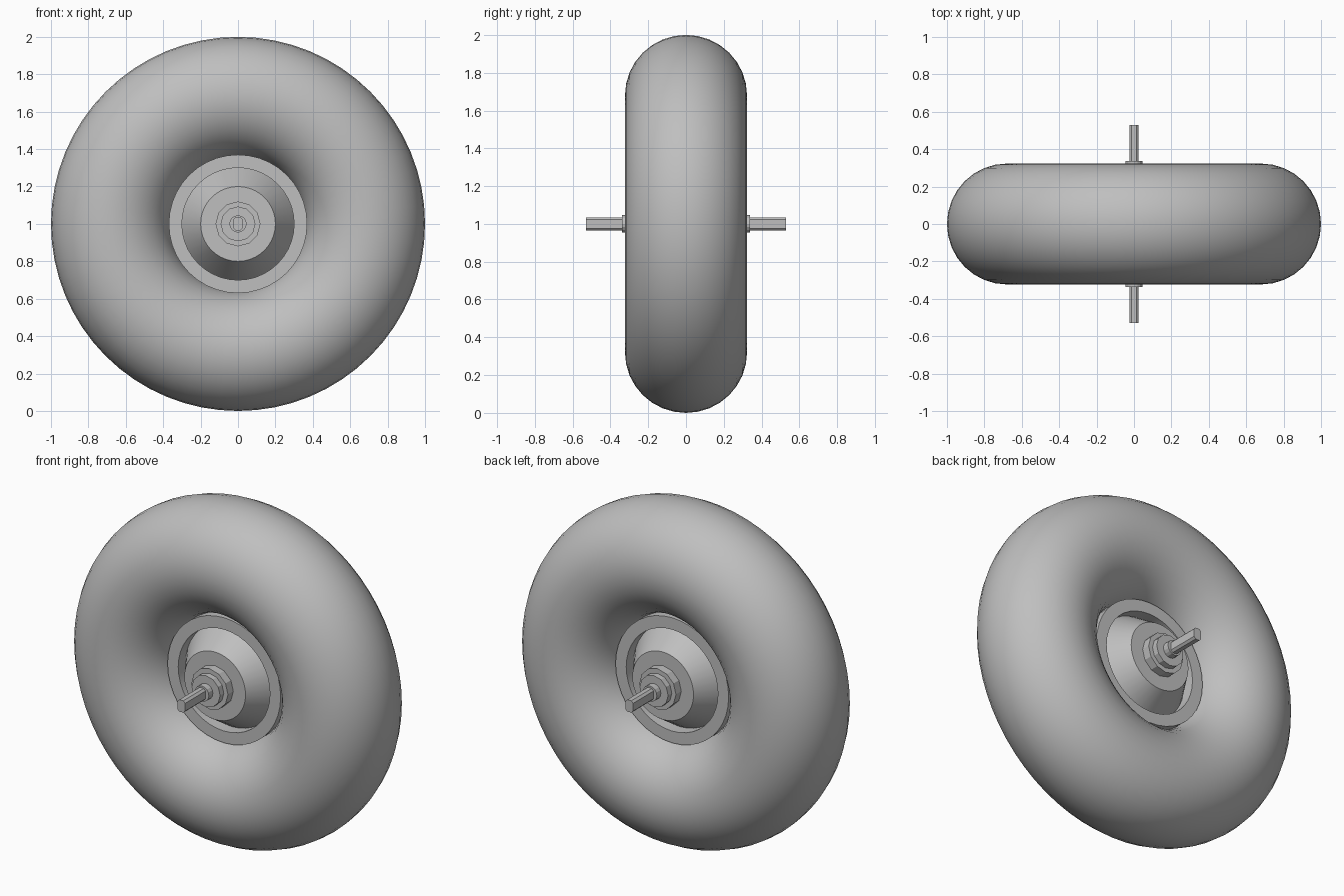
import bpy, bmesh, math

if "Cube" in bpy.data.objects:
    bpy.data.objects.remove(bpy.data.objects["Cube"])

grey = bpy.data.materials.new("plain_grey")
grey.diffuse_color = (0.52, 0.52, 0.52, 1)
grey.use_nodes = True
grey.node_tree.nodes["Principled BSDF"].inputs["Base Color"].default_value = grey.diffuse_color
CENTRE_Z = 1.0


def finish(name, bm, smooth=True, angle=35):
    bmesh.ops.remove_doubles(bm, verts=bm.verts, dist=1e-5)
    bmesh.ops.recalc_face_normals(bm, faces=bm.faces)
    mesh = bpy.data.meshes.new(name)
    bm.to_mesh(mesh)
    bm.free()
    mesh.materials.append(grey)
    obj = bpy.data.objects.new(name, mesh)
    bpy.context.collection.objects.link(obj)
    obj.location.z = CENTRE_Z
    if smooth:
        bpy.ops.object.select_all(action='DESELECT')
        obj.select_set(True)
        bpy.context.view_layer.objects.active = obj
        bpy.ops.object.shade_smooth_by_angle(angle=math.radians(angle))
    return obj


def lathe(name, profile, sides, closed=False, smooth=True, angle=35):
    """Revolve (radius, y) points around the y axis."""
    bm = bmesh.new()
    rings = []
    for r, y in profile:
        if r == 0:
            rings.append([bm.verts.new((0, y, 0))] * sides)
        else:
            rings.append([bm.verts.new((r * math.cos(2 * math.pi * i / sides), y,
                                        r * math.sin(2 * math.pi * i / sides)))
                          for i in range(sides)])
    count = len(rings)
    for k in range(count if closed else count - 1):
        a, b = rings[k], rings[(k + 1) % count]
        for i in range(sides):
            j = (i + 1) % sides
            quad = list(dict.fromkeys((a[i], a[j], b[j], b[i])))
            bm.faces.new(quad)
    return finish(name, bm, smooth, angle)


# Tyre: fat round tube
tube = 32
tyre = [(0.68 + 0.32 * math.cos(2 * math.pi * i / tube),
         0.323 * math.sin(2 * math.pi * i / tube)) for i in range(tube)]
lathe("tyre", tyre, 64, closed=True, angle=60)

# Wheel rim: flange ring, groove and raised cone, same on both sides
half = [(0, 0.215), (0.20, 0.215), (0.30, 0.06), (0.30, 0.13), (0.37, 0.13)]
rim = half + [(r, -y) for r, y in reversed(half)]
lathe("wheel_rim", rim, 40)

# Nut, washer and collar on each side
for side, label in ((-1, "front"), (1, "back")):
    for part, radius, inner, outer, sides in (
            ("hub_nut", 0.12, 0.20, 0.265, 12),
            ("washer", 0.093, 0.26, 0.30, 12),
            ("collar", 0.046, 0.29, 0.338, 16)):
        lathe(f"{label}_{part}",
              [(0, side * inner), (radius, side * inner),
               (radius, side * outer), (0, side * outer)],
              sides, smooth=False)

# Axle: flattened bar with cut corners
section = [(0.025, -0.023), (0.025, 0.023), (0.013, 0.035), (-0.013, 0.035),
           (-0.025, 0.023), (-0.025, -0.023), (-0.013, -0.035), (0.013, -0.035)]
bm = bmesh.new()
face = bm.faces.new([bm.verts.new((x, -0.53, z)) for x, z in section])
bar = bmesh.ops.extrude_face_region(bm, geom=[face], use_keep_orig=True)
bmesh.ops.translate(bm, vec=(0, 1.06, 0),
                    verts=[g for g in bar["geom"] if isinstance(g, bmesh.types.BMVert)])
finish("axle", bm, smooth=False)
